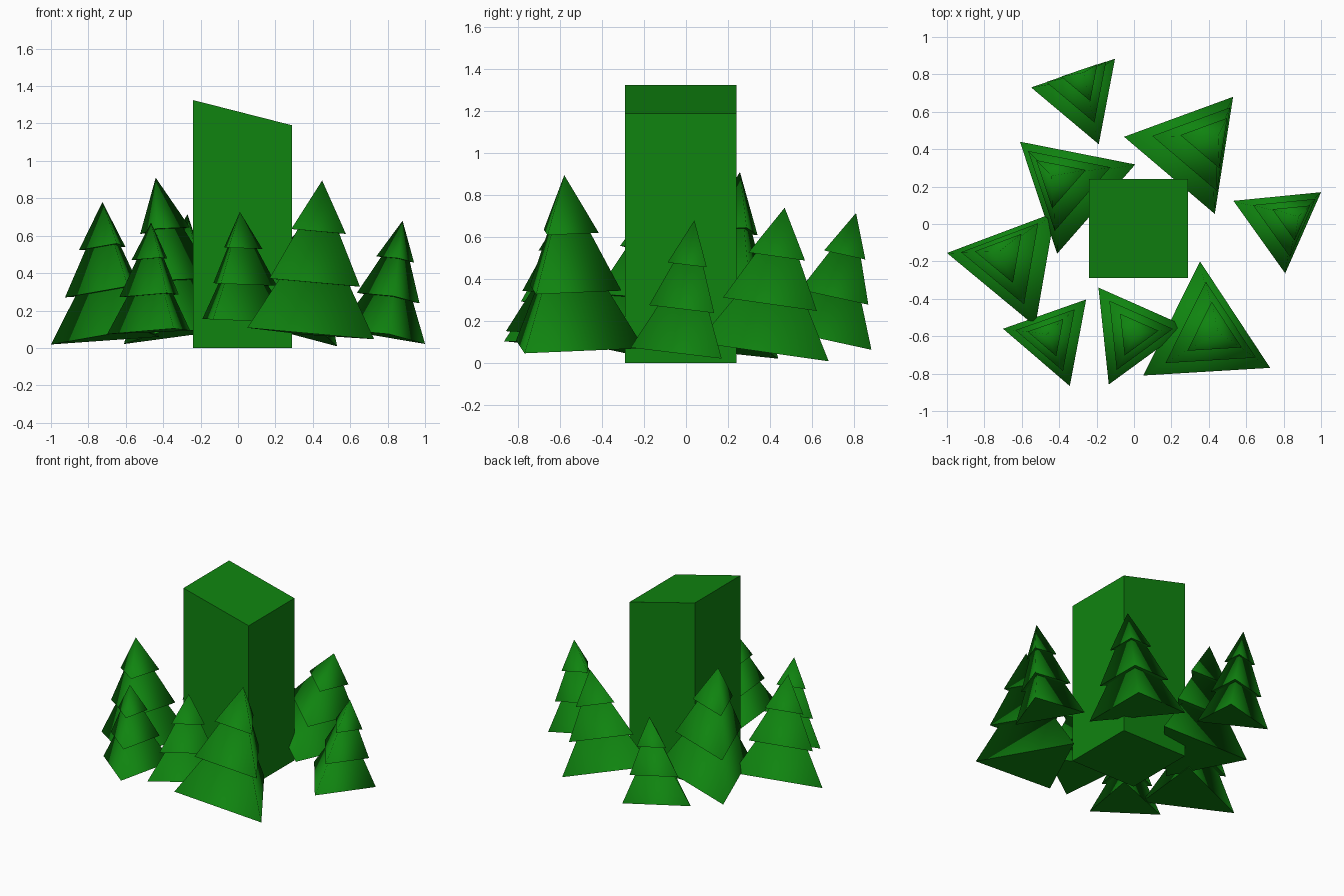
import bpy
import bmesh
from math import atan2
from mathutils import Matrix, Vector

cube = bpy.data.objects.get("Cube")
if cube:
    bpy.data.objects.remove(cube, do_unlink=True)

green = bpy.data.materials.new("forest_green")
green.use_nodes = True
colour = (0.005, 0.23, 0.005, 1)
green.diffuse_color = colour
green.node_tree.nodes["Principled BSDF"].inputs["Base Color"].default_value = colour


def finish(bm, name):
    mesh = bpy.data.meshes.new(name)
    bm.to_mesh(mesh)
    bm.free()
    mesh.materials.append(green)
    obj = bpy.data.objects.new(name, mesh)
    bpy.context.collection.objects.link(obj)
    return obj


# Tiers of a tree: base height, tip height, radius, as shares of the whole
TIERS = [(0, 0.75, 1), (0.333, 0.95, 0.714), (0.667, 1, 0.43)]


def make_tree(name, centre, tip, corner):
    """Three stacked three-sided cones leaning from centre to tip."""
    centre, tip = Vector(centre), Vector(tip)
    axis = (tip - centre).normalized()
    height = (tip - centre).length
    # Direction to one base corner, lying in the plane square to the axis
    out = Vector((corner[0] - centre.x, corner[1] - centre.y, 0))
    out.z = -(out.x * axis.x + out.y * axis.y) / axis.z
    radius = out.length
    out.normalize()
    side = axis.cross(out)
    frame = Matrix((out, side, axis)).transposed().to_4x4()
    frame.translation = centre

    bm = bmesh.new()
    for low, high, width in TIERS:
        depth = (high - low) * height
        made = bmesh.ops.create_cone(
            bm, cap_ends=True, segments=3, radius1=radius * width, radius2=0,
            depth=depth)["verts"]
        # Turn the first corner onto the local x axis
        first = min(made, key=lambda v: v.co.z).co
        turn = Matrix.Rotation(-atan2(first.y, first.x), 4, "Z")
        lift = Matrix.Translation((0, 0, low * height + depth / 2))
        bmesh.ops.transform(bm, matrix=frame @ lift @ turn, verts=made)
    bmesh.ops.remove_doubles(bm, verts=bm.verts, dist=0.0001)
    bm.normal_update()
    # Rounded shading on the sides, crisp flat undersides
    for face in bm.faces:
        face.smooth = face.normal.dot(axis) > -0.9
        if not face.smooth:
            for edge in face.edges:
                edge.smooth = False
    finish(bm, name)


# Central block with a top that slopes down to the left
bm = bmesh.new()
bmesh.ops.create_cube(bm, size=1)
for v in bm.verts:
    left, back, top = (c > 0 for c in v.co)
    v.co.x = 0.29 if left else -0.24
    v.co.y = 0.24 if back else -0.29
    v.co.z = (1.19 if left else 1.325) if top else 0
finish(bm, "central_block")

# Ring of leaning trees: base centre, tip, one base corner
make_tree("left_tree", (0.78, 0.01, 0.065), (0.88, 0.04, 0.68), (1.0, 0.17))
make_tree("back_right_tree", (-0.28, 0.68, 0.11), (-0.27, 0.81, 0.715), (-0.55, 0.73))
make_tree("back_left_tree", (0.303, 0.40, 0.09), (0.45, 0.47, 0.74), (0.53, 0.68))
make_tree("front_left_tree", (0.377, -0.593, 0.075), (0.45, -0.58, 0.895), (0.05, -0.81))
make_tree("front_tree", (-0.013, -0.583, 0.148), (0.01, -0.585, 0.727), (-0.19, -0.34))
make_tree("front_right_tree", (-0.433, -0.61, 0.09), (-0.465, -0.59, 0.67), (-0.70, -0.56))
make_tree("right_tree", (-0.65, -0.213, 0.06), (-0.725, -0.15, 0.78), (-1.0, -0.155))
make_tree("inner_right_tree", (-0.338, 0.20, 0.07), (-0.44, 0.257, 0.91), (-0.61, 0.44))
